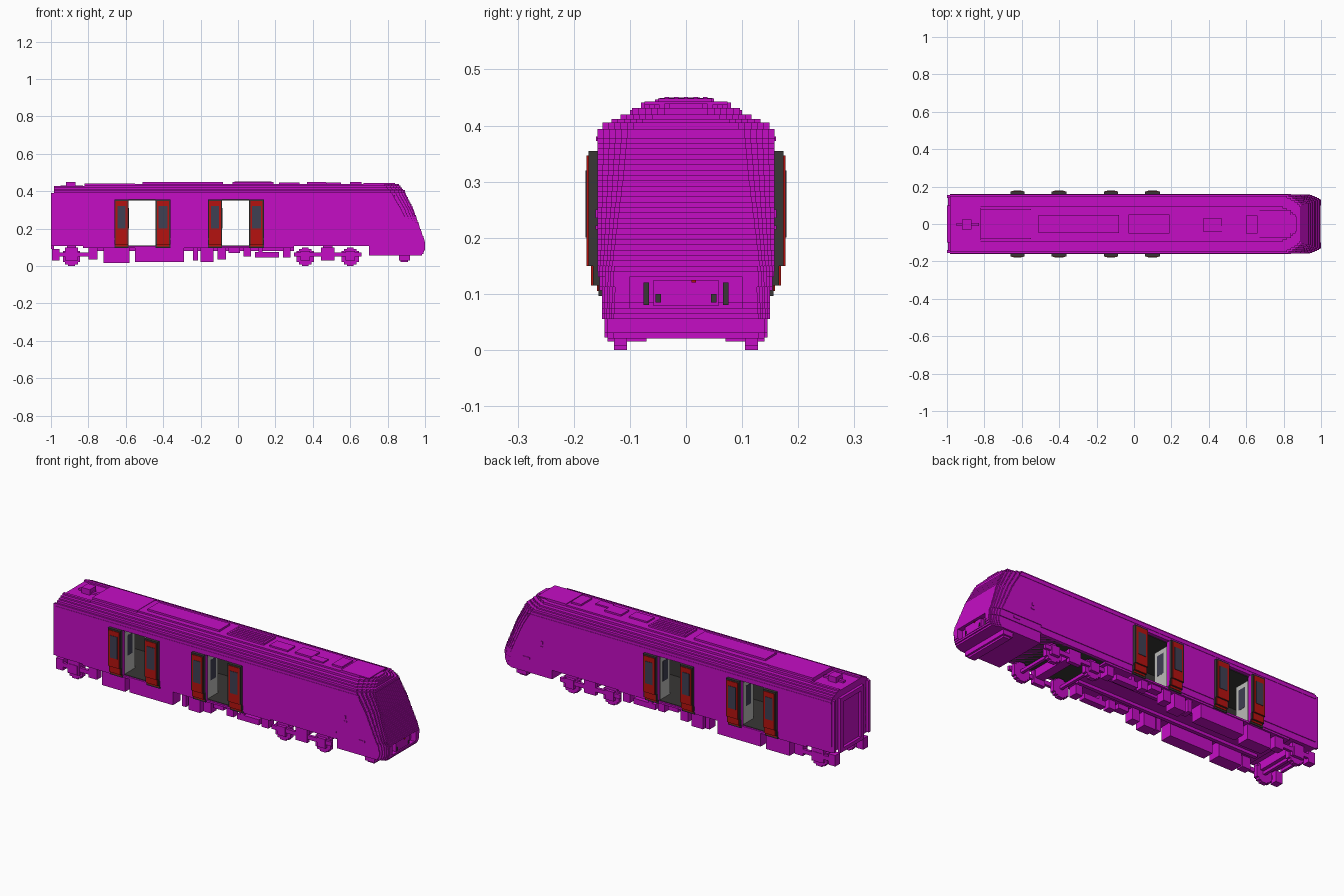
import bpy, bmesh

cube = bpy.data.objects.get("Cube")
if cube:
    bpy.data.objects.remove(cube, do_unlink=True)


def material(name, r, g, b):
    mat = bpy.data.materials.new(name)
    mat.use_nodes = True
    mat.diffuse_color = (r, g, b, 1)
    mat.node_tree.nodes["Principled BSDF"].inputs["Base Color"].default_value = (r, g, b, 1)
    return mat


PAINT = material("magenta paint", .56, .004, .56)
RED = material("door red", .46, .006, .005)
GLASS = material("slate glass", .05, .05, .085)
DARK = material("charcoal", .04, .038, .036)
GREY = material("light grey", .5, .5, .48)


def add_prism(bm, outline, low, high):
    face = bm.faces.new([bm.verts.new((x, y, low)) for x, y in outline])
    new = bmesh.ops.extrude_face_region(bm, geom=[face])["geom"]
    verts = [v for v in new if isinstance(v, bmesh.types.BMVert)]
    bmesh.ops.translate(bm, verts=verts, vec=(0, 0, high - low))


def finish(bm, name, mat):
    bmesh.ops.recalc_face_normals(bm, faces=bm.faces)
    mesh = bpy.data.meshes.new(name)
    bm.to_mesh(mesh)
    bm.free()
    mesh.materials.append(mat)
    obj = bpy.data.objects.new(name, mesh)
    bpy.context.collection.objects.link(obj)
    return obj


def boxes(name, mat, items, mirror=False):
    """Boxes given as (x start, x end, y start, y end, bottom, top)."""
    bm = bmesh.new()
    for left, right, near, far, low, high in items:
        for side in ((1, -1) if mirror else (1,)):
            a, b = sorted((near * side, far * side))
            add_prism(bm, [(left, a), (right, a), (right, b), (left, b)], low, high)
    return finish(bm, name, mat)


def blend(table, z):
    """Straight-line lookup in a table of (height, value)."""
    for (z0, v0), (z1, v1) in zip(table, table[1:]):
        if z <= z1:
            return v0 + (v1 - v0) * max(0, z - z0) / (z1 - z0)
    return table[-1][1]


def stepped_outline(tail, tip, half, cut_x, cut_y, recess=0, steps=5):
    """Plan of one layer: square tail, nose with staircase corners."""
    side = [(tail, half)]
    for i in range(steps):
        x = tip - cut_x * (1 - i / steps) ** 1.5
        side += [(x, half - cut_y * i / steps), (x, half - cut_y * (i + 1) / steps)]
    side.append((tip, half - cut_y))
    if recess:
        side += [(tip, .1), (tip - recess, .1)]
    return side + [(x, -y) for x, y in reversed(side)]


# Stepped cab nose, one layer at a time
TIP = [(.04, .965), (.065, .99), (.09, 1), (.13, 1), (.2, .975), (.3, .94), (.39, .895), (.45, .845)]
CUT = [(.04, .04), (.2, .055), (.3, .065), (.45, .08)]
CUT_Y = [(.04, .02), (.14, .025), (.3, .045), (.45, .06)]
LAYER = .0095
CAB, REAR = .7, -.985
bm = bmesh.new()
z = .055
while z < .385:
    mid = z + LAYER / 2
    recess = .03 if .075 < mid < .132 else 0
    half = .15 if mid < .11 else .154 if mid < .15 else .158
    add_prism(bm, stepped_outline(CAB, blend(TIP, mid), half, blend(CUT, mid),
                                  blend(CUT_Y, mid), recess), z, z + LAYER)
    z += LAYER
finish(bm, "cab_nose", PAINT)

# Stepped roof
bm = bmesh.new()
low = .387
for half, high, tail in [(.158, .394, REAR), (.149, .405, REAR), (.133, .412, REAR),
                         (.117, .42, REAR), (.096, .431, -.82), (.074, .439, -.82)]:
    add_prism(bm, stepped_outline(tail, blend(TIP, low), half, blend(CUT, low),
                                  min(blend(CUT_Y, low), half * .6)), low, high)
    low = high
finish(bm, "roof", PAINT)

# Side walls, split by the two doorways
DOORWAYS = [(-.585, -.44), (-.085, .06)]
TOP = .355
edges = [REAR] + [x for pair in DOORWAYS for x in pair] + [CAB]
spans = list(zip(edges[::2], edges[1::2]))
boxes("side_walls", PAINT, [(a, b, .14, .158, .14, TOP) for a, b in spans]
      + [(a, b, .14, .154, .106, .14) for a, b in spans], mirror=True)
boxes("cant_rail", PAINT, [(REAR, CAB, -.158, .158, TOP, .387)])
boxes("side_mouldings", PAINT, [(REAR, .84, .158, .16, .372, .38)], mirror=True)
boxes("floor_slab", PAINT, [(-.83, .3, -.15, .15, .096, .106),
                            (REAR, -.83, -.14, .14, .106, .114),
                            (.3, CAB, -.14, .14, .106, .114)])

# Interior lining and vestibule partitions
boxes("wall_lining", DARK, [(a, b, .135, .14, .108, TOP) for a, b in spans], mirror=True)
boxes("floor_and_ceiling", DARK, [(-.96, CAB, -.14, .14, .106, .109),
                                  (-.96, CAB, -.14, .14, TOP - .004, TOP)])
boxes("saloon_ends", DARK, [(-.96, -.95, -.135, .135, .108, TOP),
                            (CAB - .01, CAB, -.135, .135, .108, TOP)])
panels, panes = [], []
for a, b in DOORWAYS:
    for x, way in ((a, -1), (b, 1)):
        l, r = sorted((x, x + .008 * way))
        panels.append((l, r, .05, .135, .109, .335))
        panes.append((l - .001, r + .001, .07, .115, .2, .31))
boxes("partitions", GREY, panels, mirror=True)
boxes("partition_windows", GLASS, panes, mirror=True)

# Sliding door leaves parked outside beside each doorway
frames, skins, windows = [], [], []
for a, b in DOORWAYS:
    for l, r in ((a - .075, a), (b, b + .078)):
        frames += [(l, r, .158, .174, .15, TOP), (l, r, .154, .166, .115, .15),
                   (l, r, .145, .156, .096, .115)]
        m, n = l + .006, r - .006
        skins += [(m, n, .174, .177, .15, TOP - .008), (m, n, .166, .169, .115, .15),
                  (m, n, .156, .159, .105, .115)]
        windows.append((m + .01, n - .01, .177, .179, .2, .32))
boxes("door_frames", DARK, frames, mirror=True)
boxes("door_skins", RED, skins, mirror=True)
boxes("door_windows", GLASS, windows, mirror=True)

# Rear wall with corner posts and gangway surround
boxes("rear_wall", PAINT, [(REAR, -.96, -.14, .14, .106, .387)])
boxes("rear_posts", PAINT, [(-1, REAR, .14, .155, .11, .39), (-1, REAR, .075, .1, .1, .36)],
      mirror=True)
boxes("gangway_header", PAINT, [(-1, REAR, -.1, .1, .36, .385), (-1, REAR, -.1, .1, .09, .11)])

# Roof equipment
boxes("roof_pods", PAINT, [(-.51, -.08, -.047, .047, .439, .449),
                           (-.03, .19, -.05, .05, .439, .448),
                           (.22, .33, -.045, .02, .439, .447), (.37, .47, -.04, .03, .439, .448),
                           (.47, .55, -.055, -.01, .439, .446), (.6, .66, -.05, .045, .439, .448),
                           (.67, .84, -.074, .074, .437, .443),
                           (-.82, -.55, -.08, .08, .431, .441),
                           (-.92, -.87, -.03, .025, .42, .45), (-.95, -.83, -.012, .005, .42, .43)])
boxes("roof_louvres", PAINT, [(-.02, .18, y * .017 - .004, y * .017 + .004, .448, .451)
                              for y in range(-2, 3)])
boxes("rear_roof_rails", PAINT, [(REAR, -.82, .085, .1, .42, .428)], mirror=True)

# Cab front details
boxes("coupler_panel", PAINT, [(.96, .99, -.058, .058, .078, .125)])
boxes("lamp_clusters", DARK, [(.968, .973, .066, .076, .08, .12),
                              (.989, .993, .045, .054, .085, .1)], mirror=True)
boxes("marker_lamp", RED, [(.989, .993, .01, .018, .12, .125)])
boxes("cab_steps", PAINT, [(.745, .765, .158, .161, .215, .222), (.75, .76, .158, .161, .235, .25),
                           (.83, .87, .15, .157, .13, .14)], mirror=True)
boxes("plough", PAINT, [(.86, .92, -.14, .14, .03, .055), (.87, .91, -.13, .13, .02, .03)])

# Underfloor equipment along both sides
boxes("underfloor_boxes", PAINT, [(-.72, -.58, .07, .14, .015, .1), (-.55, -.29, .08, .145, .022, .1),
                                  (-.24, -.215, .09, .14, .03, .1), (-.2, -.13, .08, .14, .02, .1),
                                  (-.11, -.065, .09, .14, .035, .1), (-.05, .01, .1, .14, .07, .1),
                                  (.03, .07, .1, .14, .05, .1), (.09, .22, .1, .135, .045, .075),
                                  (.11, .13, .1, .135, .07, .1), (.24, .28, .09, .14, .045, .1)],
      mirror=True)
boxes("underframe_beam", PAINT, [(-.8, .3, .05, .07, .08, .1)], mirror=True)

# Bogies with blocky wheels
def bogie(name, centre, axles, reach):
    parts = [(centre - reach, centre + reach, .125, .14, .05, .072),
             (centre - .035, centre + .035, .12, .142, .03, .1)]
    cross = [(centre - .025, centre + .025, -.13, .13, .06, .106)]
    for x in axles:
        for wide, low in ((.018, 0), (.034, .008), (.046, .02)):
            parts.append((x - wide, x + wide, .105, .128, low, .1 - low))
        parts.append((x - .025, x + .025, .128, .145, .03, .08))
        cross.append((x - .008, x + .008, -.11, .11, .042, .058))
    boxes(name + "_sides", PAINT, parts, mirror=True)
    boxes(name + "_cross", PAINT, cross)


bogie("front_bogie", .48, (.36, .6), .18)
bogie("rear_bogie", -.89, (-.89,), .1)
boxes("rear_bogie_ends", PAINT, [(-.995, -.955, .1, .14, .03, .09), (-.8, -.75, .1, .14, .035, .1)],
      mirror=True)
